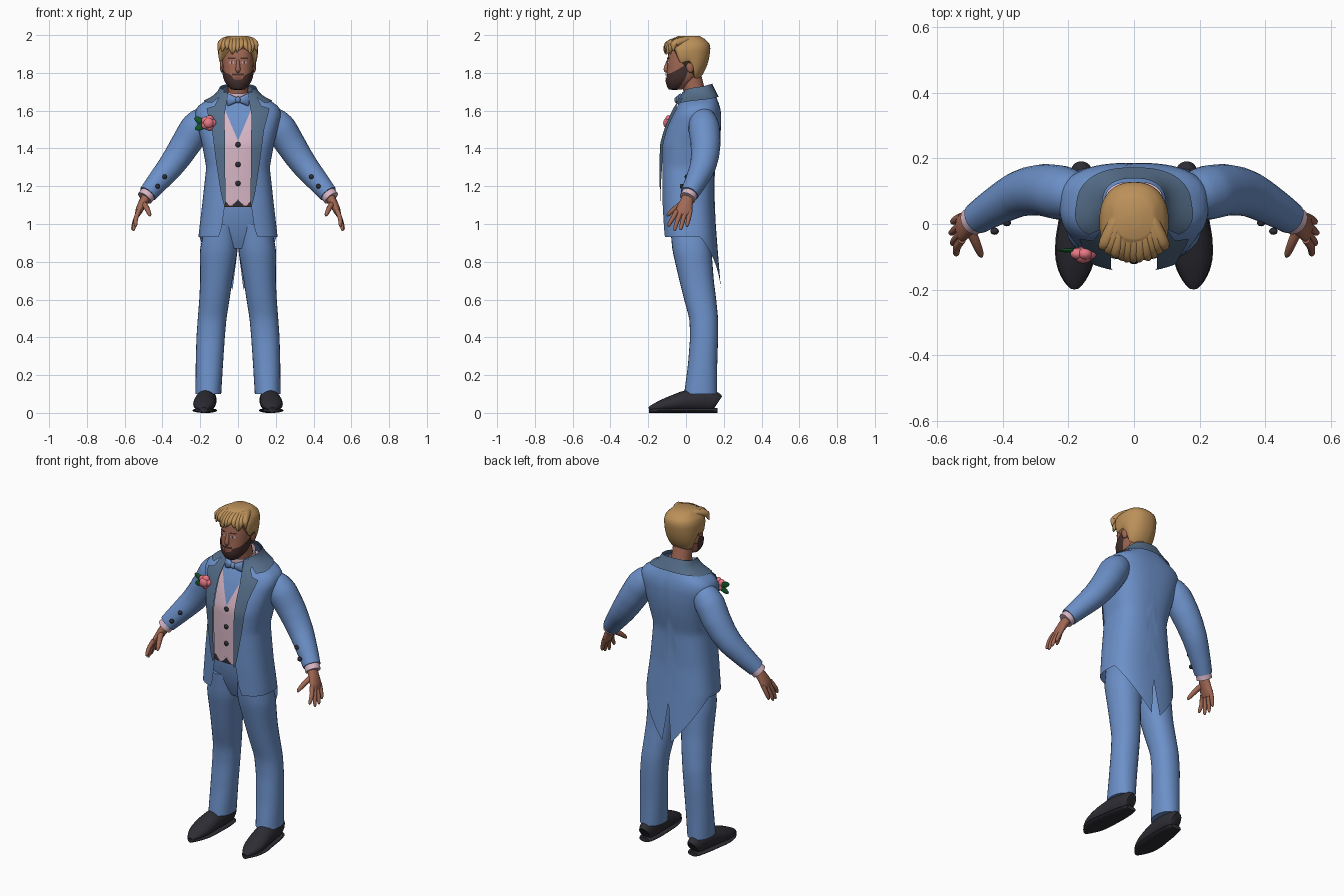
import bpy, bmesh, random
from math import sin, cos, pi, copysign
from mathutils import Vector, Matrix, Euler

if "Cube" in bpy.data.objects:
    bpy.data.objects.remove(bpy.data.objects["Cube"])
random.seed(4)


def material(name, *rgb):
    m = bpy.data.materials.new(name)
    m.use_nodes = True
    m.diffuse_color = (*rgb, 1)
    node = next(n for n in m.node_tree.nodes if n.type == 'BSDF_PRINCIPLED')
    node.inputs["Base Color"].default_value = (*rgb, 1)
    node.inputs["Roughness"].default_value = .8
    return m


SUIT = material("suit blue", .15, .28, .58)
SATIN = material("lapel slate", .09, .155, .25)
PINK = material("pale pink", .68, .47, .56)
SKIN = material("skin", .36, .14, .09)
LIP = material("lip brown", .27, .08, .06)
HAIR = material("blond hair", .5, .28, .1)
DARK = material("dark brown", .06, .03, .027)
BLACK = material("shoe black", .026, .026, .034)
ROSE = material("rose pink", .83, .19, .24)
LEAF = material("leaf green", .006, .1, .02)


def finish(name, bm, mat):
    bmesh.ops.recalc_face_normals(bm, faces=bm.faces[:])
    me = bpy.data.meshes.new(name)
    bm.to_mesh(me)
    bm.free()
    me.materials.append(mat)
    me.polygons.foreach_set("use_smooth", [True] * len(me.polygons))
    me.set_sharp_from_angle(angle=.9)
    ob = bpy.data.objects.new(name, me)
    bpy.context.collection.objects.link(ob)
    return ob


def grid(name, fn, nu, nv, mat, closed=False, thick=0):
    """Surface from fn(u, v); closed ones wrap in u and get end caps."""
    bm = bmesh.new()
    cols = nu if closed else nu + 1
    rows = [[bm.verts.new(fn(i / nu, j / nv)) for i in range(cols)] for j in range(nv + 1)]
    for a, b in zip(rows, rows[1:]):
        for i in range(nu):
            k = (i + 1) % cols
            bm.faces.new((a[i], a[k], b[k], b[i]))
    if closed:
        bm.faces.new(rows[0])
        bm.faces.new(rows[-1])
    if thick:
        bmesh.ops.solidify(bm, geom=bm.faces[:], thickness=thick)
    return finish(name, bm, mat)


def lin(tab, t):
    t = min(max(t, tab[0][0]), tab[-1][0])
    for a, b in zip(tab, tab[1:]):
        if t <= b[0]:
            k = (t - a[0]) / (b[0] - a[0])
            return [p + (q - p) * k for p, q in zip(a[1:], b[1:])]


def prof(tab, t, w=.015):
    w = max(0, min(w, t - tab[0][0], tab[-1][0] - t))
    return [sum(c) / 3 for c in zip(*(lin(tab, t + d) for d in (-w, 0, w)))]


def power(v, p):
    return copysign(abs(v) ** p, v)


def surf(tab, a, z, off=0, p=.75):
    """Point on a body section; angle 0 is the front, a quarter turn is +x."""
    hw, yf, yb = prof(tab, z)[:3]
    return Vector(((hw + off) * power(sin(a), p),
                   (yf + yb) / 2 - ((yb - yf) / 2 + off) * power(cos(a), p), z))


def front(tab, x, z, off=0, p=.75):
    hw, yf, yb = prof(tab, z)[:3]
    s = min(1, abs(x) / (hw + off)) ** (2 / p)
    return Vector((x, (yf + yb) / 2 - ((yb - yf) / 2 + off) * (1 - s) ** (p / 2), z))


def plate(name, tab, z0, z1, xl, xr, off, mat, s=1, nv=6, thick=.004, p=.75):
    def fn(u, v):
        z = z0 + (z1 - z0) * v
        return front(tab, s * (xl(z) + (xr(z) - xl(z)) * u), z, off, p)
    return grid(name, fn, 6, nv, mat, thick=thick)


def tube(name, pts, mat, s=1, nu=16, nv=12, ref=(0, 1, 0)):
    """Tapered tube through (x, y, z, radius along ref, other radius)."""
    tab = [(i / (len(pts) - 1), *q, *([q[3]] if len(q) == 4 else [])) for i, q in enumerate(pts)]

    def fn(u, v):
        x, y, z, ra, rb = prof(tab, v, .12)
        t = (Vector(prof(tab, min(1, v + .05), .12)[:3]) - Vector(prof(tab, max(0, v - .05), .12)[:3])).normalized()
        a = (Vector(ref) - t * t.dot(Vector(ref))).normalized()
        c = Vector((x, y, z)) + a * ra * cos(2 * pi * u) + t.cross(a) * rb * sin(2 * pi * u)
        return (c.x * s, c.y, c.z)
    return grid(name, fn, nu, nv, mat, closed=True)


def blob(name, loc, size, mat, rot=(0, 0, 0)):
    bm = bmesh.new()
    m = Matrix.Translation(loc) @ Euler(rot).to_matrix().to_4x4() @ Matrix.Diagonal((*size, 1))
    bmesh.ops.create_uvsphere(bm, u_segments=16, v_segments=10, radius=1, matrix=m)
    return finish(name, bm, mat)


# Sections: height, half width, front y, back y (legs add a centre x)
TORSO = [(.6, .2, -.1, .19), (.93, .21, -.12, .162), (1.1, .19, -.127, .15), (1.3, .168, -.13, .15),
         (1.42, .19, -.128, .175), (1.5, .21, -.105, .185), (1.58, .23, -.072, .187), (1.63, .215, -.045, .178),
         (1.66, .15, -.025, .165), (1.69, .1, -.01, .15), (1.74, .075, 0, .125)]
HEAD = [(1.712, .03, -.085, -.02), (1.735, .055, -.1, .02), (1.77, .072, -.103, .06), (1.82, .08, -.1, .085),
        (1.87, .083, -.098, .1), (1.93, .083, -.09, .108), (1.96, .065, -.06, .09), (1.98, .03, -.02, .05)]
LEG = [(.1, .068, -.01, .165, .157), (.25, .072, .01, .165, .152), (.4, .075, .022, .17, .145),
       (.5, .076, .018, .17, .137), (.6, .08, -.01, .16, .125), (.7, .085, -.035, .147, .115),
       (.86, .1, -.072, .135, .102), (1, .085, -.085, .12, .09)]
OPENING = [(.93, .105), (.98, .088), (1.1, .07), (1.58, .075), (1.7, .055)]
LAPEL = [(1.1, .074), (1.16, .09), (1.32, .115), (1.5, .138), (1.612, .168), (1.625, .125), (1.7, .085)]


# Tailcoat with open front, cutaway hem and back vent
def coat_top(a):
    return 1.7 + .0175 * (1 - cos(a))


def coat(u, v):
    a = 2 * pi * u
    d = abs(a - pi)
    hem = .88 if d < .02 else .62 + .31 * min(1, d / 1.45) ** .8
    z = coat_top(a) + (hem - coat_top(a)) * v
    edge = min(.95, lin(OPENING, z)[0] / prof(TORSO, z)[0]) ** (1 / .75)
    return surf(TORSO, edge + u * (2 * pi - 2 * edge), z)


grid("tailcoat", coat, 72, 44, SUIT, thick=.01)


def collar(u, v):
    a = .65 + u * (2 * pi - 1.3)
    return surf(TORSO, a, coat_top(a) + .008 - .07 * v, .014)


grid("coat_collar", collar, 40, 8, SATIN, thick=.008)

# Waistcoat, shirt front, belt and trouser seat
grid("waistcoat", lambda u, v: surf(TORSO, 2 * pi * u, 1.69 - .565 * v, -.02), 48, 24, PINK, closed=True)
plate("shirt_front", TORSO, 1.69, 1.44, lambda z: -min(.075, (z - 1.44) * .42),
      lambda z: min(.075, (z - 1.44) * .42), -.014, SUIT, nv=16)
grid("belt", lambda u, v: surf(TORSO, 2 * pi * u, 1.135 - .045 * v, -.025), 48, 2, DARK, closed=True)
plate("belt_buckle", TORSO, 1.13, 1.095, lambda z: -.022, lambda z: .022, -.018, BLACK)
grid("trouser_seat", lambda u, v: surf(TORSO, 2 * pi * u, 1.12 - .25 * v, -.033 - .05 * v * v),
     40, 10, SUIT, closed=True)
for z in (1.42, 1.315, 1.215):
    blob("waistcoat_button", front(TORSO, 0, z, -.016), (.014, .009, .014), BLACK)

# Neck, shirt collar and bow tie
tube("neck", [(0, .07, 1.6, .058), (0, .045, 1.7, .056), (0, .02, 1.8, .056)], SKIN)
grid("shirt_collar", lambda u, v: Vector((.064 * sin(2 * pi * u), .05 - .072 * cos(2 * pi * u),
     1.65 + v * (.06 - .02 * cos(2 * pi * u)))), 32, 3, PINK, thick=.006)
blob("bow_knot", (0, -.046, 1.657), (.014, .016, .018), SUIT)

# Head, beard, face and hair
grid("head", lambda u, v: surf(HEAD, 2 * pi * u, 1.712 + .268 * v, 0, .88), 32, 24, SKIN, closed=True)
BEARD_TOP = [(0, 1.764), (.25, 1.766), (.4, 1.788), (.9, 1.8), (1.3, 1.82), (1.75, 1.855)]


def beard(u, v):
    a = 3.5 * u - 1.75
    if v == 0:
        return Vector((0, -.045, 1.708))
    return surf(HEAD, a, 1.712 + (lin(BEARD_TOP, abs(a))[0] - 1.712) * (v - .1) / .9, .006, .88)


grid("beard", beard, 40, 10, DARK, thick=.003)


def face_plate(name, z0, z1, x0, x1, mat, s=1, off=.003):
    plate(name, HEAD, z0, z1, lambda z: x0, lambda z: x1, off, mat, s, 2, .003, .88)


face_plate("moustache", 1.797, 1.785, -.032, .032, DARK, off=.006)
face_plate("mouth", 1.78, 1.767, -.02, .02, LIP, off=.005)
tube("nose", [(0, -.092, 1.87, .007), (0, -.103, 1.84, .01), (0, -.107, 1.815, .014), (0, -.098, 1.806, .008)], SKIN)
HAIRLINE = [(0, 1.765), (.9, 1.775), (1.25, 1.84), (1.5, 1.87), (1.65, 1.85), (1.85, 1.86), (2.1, 1.92), (pi, 1.935)]


def hair(u, v):
    low = lin(HAIRLINE, abs(2 * pi * u - pi))[0]
    q = surf(HEAD, 2 * pi * u, 1.979 + (low - 1.979) * v, .023 - .01 * v ** 6, .88)
    return q + Vector((0, 0, .015 * (1 - v)))


grid("hair_cap", hair, 48, 18, HAIR, closed=True)
for i in range(11):
    x = -.095 + .019 * i
    drop = random.uniform(0, .03)
    tip = -.112 + 5 * x * x
    tube("hair_lock", [(x * .3, .07, 1.972, .012), (x * .6, .01, 1.976, .022),
                       (x * .9, -.06, 1.968 - x * x, .023), (x, tip, 1.95 - drop / 2, .016),
                       (x + random.uniform(-.015, .015), tip, 1.925 - drop, .003)], HAIR, nu=10)

# Lapel flower
flower = front(TORSO, -.156, 1.535, .025)
blob("rose_heart", flower, (.03, .026, .03), ROSE)
for i in range(5):
    a = i * 2 * pi / 5
    blob("rose_petal", flower + Vector((.02 * cos(a), .004, .02 * sin(a))), (.022, .018, .022), ROSE)
for dx, dz, turn in ((-.045, .012, .5), (-.04, -.02, -.4), (.035, -.045, .95)):
    blob("rose_leaf", flower + Vector((dx, .014, dz)), (.034, .006, .017), LEAF, (0, turn, 0))

# Paired parts
for s, side in ((1, "left_"), (-1, "right_")):
    plate(side + "lapel", TORSO, 1.7, 1.1, lambda z: lin(OPENING, z)[0] - .004,
          lambda z: lin(LAPEL, z)[0], .014, SATIN, s, 48, .007)
    plate(side + "waistcoat_point", TORSO, 1.13, 1.095, lambda z: (1.13 - z) * .9,
          lambda z: .075 - (1.13 - z) * .8, -.017, PINK, s)
    tube(side + "bow_wing", [(.004, -.044, 1.657, .008, .012), (.03, -.04, 1.657, .014, .024),
                             (.055, -.03, 1.657, .012, .034)], SUIT, s)
    # Face details
    face_plate(side + "eye", 1.86, 1.85, .02, .045, PINK, s)
    face_plate(side + "iris", 1.86, 1.85, .028, .037, BLACK, s, .005)
    face_plate(side + "eyebrow", 1.882, 1.874, .014, .052, DARK, s, .005)
    blob(side + "ear", (s * .084, .02, 1.832), (.012, .02, .032), SKIN, (.2, 0, 0))
    # Sleeve, cuff and buttons
    tube(side + "sleeve", [(.13, .085, 1.59, .04), (.195, .09, 1.55, .084), (.245, .1, 1.48, .083),
                           (.315, .11, 1.355, .075), (.39, .075, 1.265, .064), (.478, .018, 1.16, .049)],
         SUIT, s, 24, 28)
    tube(side + "shirt_cuff", [(.455, .033, 1.187, .042), (.494, .008, 1.137, .043)], PINK, s, 20, 3)
    for q in ((.388, .004, 1.25), (.425, -.022, 1.2)):
        blob(side + "sleeve_button", (s * q[0], q[1], q[2]), (.013, .011, .013), BLACK)
    # Hand with fingers and thumb
    tube(side + "palm", [(.478, .015, 1.155, .03, .026), (.505, 0, 1.11, .036, .024),
                         (.527, -.012, 1.065, .046, .019), (.532, -.016, 1.045, .036, .012)], SKIN, s)
    for y, tx, ty, tz in ((-.048, .542, -.092, .985), (-.024, .553, -.06, .963),
                          (0, .558, -.028, .967), (.022, .553, .006, .985)):
        tube(side + "finger", [(.525, y, 1.07, .013), (.542, (y + ty) / 2, 1.03, .0125),
                               (tx, ty, tz + .01, .01), (tx, ty, tz, .004)], SKIN, s, 10)
    tube(side + "thumb", [(.5, -.015, 1.11, .016), (.483, -.055, 1.085, .015),
                          (.468, -.092, 1.052, .011), (.465, -.1, 1.042, .004)], SKIN, s, 10)

    # Trouser leg
    def leg(u, v):
        z = 1 - .9 * v
        q = surf(LEG, 2 * pi * u, z, 0, .92)
        return (s * (q.x + prof(LEG, z)[3]), q.y, z)
    grid(side + "trouser_leg", leg, 28, 28, SUIT, closed=True)

    # Shoe and sole
    last = [(.16, .166, .03, .09), (.161, .14, .05, .125), (.166, .05, .052, .13), (.175, -.03, .06, .105),
            (.181, -.1, .062, .075), (.182, -.16, .046, .05), (.181, -.195, .014, .025)]
    tube(side + "shoe", [(x, y, h / 2 + .006, w, h / 2) for x, y, w, h in last], BLACK, s, 20, 20, (1, 0, 0))
    tube(side + "sole", [(x, y, .013, w * 1.06, .013) for x, y, w, h in last], BLACK, s, 20, 20, (1, 0, 0))
